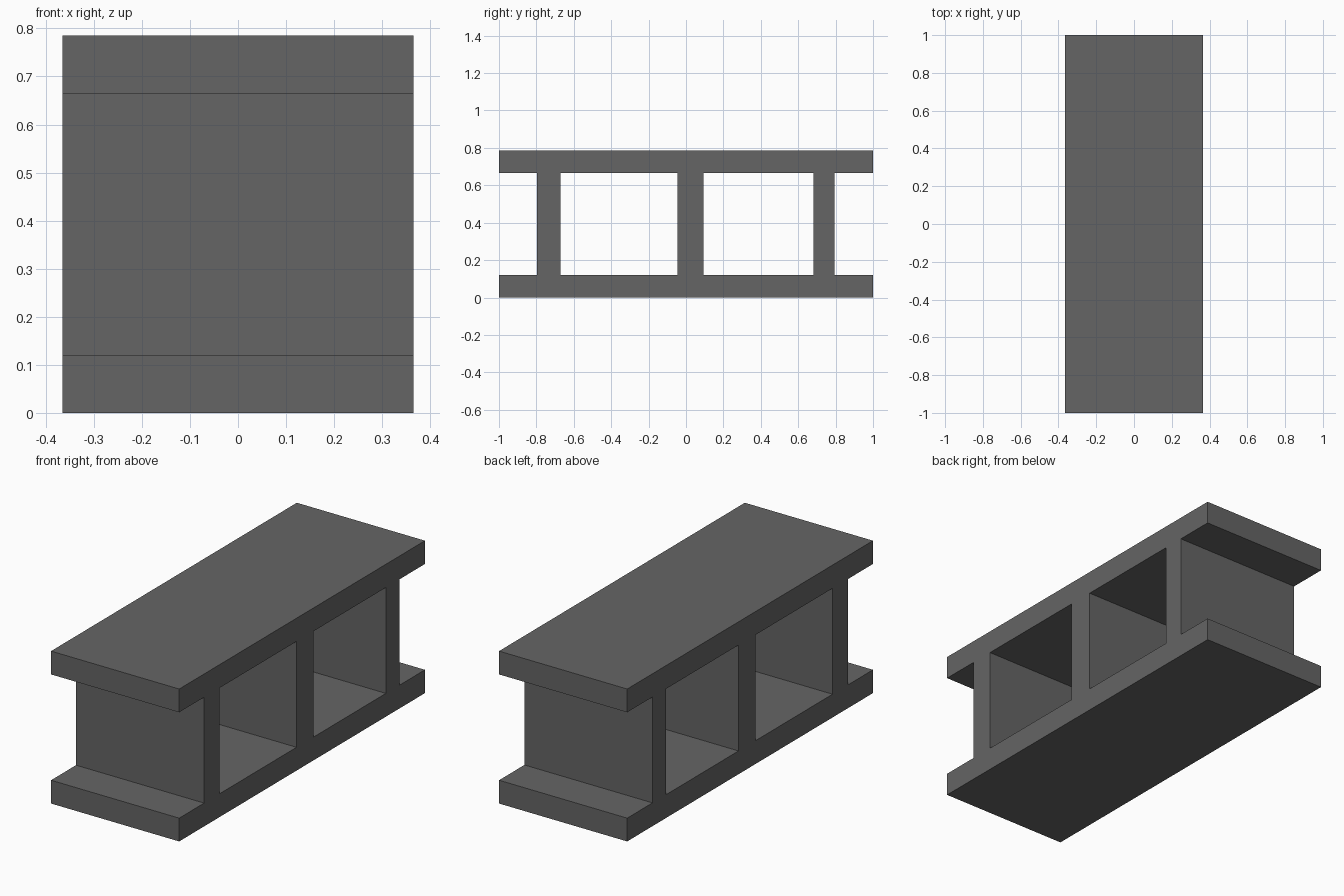
import bpy
import bmesh

cube = bpy.data.objects.get("Cube")
if cube:
    bpy.data.objects.remove(cube, do_unlink=True)

# Concrete grey
concrete = bpy.data.materials.new("concrete_grey")
concrete.use_nodes = True
grey = (0.13, 0.13, 0.13, 1)
concrete.diffuse_color = grey
concrete.node_tree.nodes["Principled BSDF"].inputs["Base Color"].default_value = grey

# Side profile laid out as a grid: two slabs joined by three webs
HALF_WIDTH = 0.365
ys = [-1, -0.797, -0.671, -0.045, 0.094, 0.682, 0.794, 1]
zs = [0, 0.12, 0.665, 0.785]
web_columns = (1, 3, 5)

bm = bmesh.new()
grid = [[bm.verts.new((-HALF_WIDTH, y, z)) for z in zs] for y in ys]
for i in range(len(ys) - 1):
    for j in range(len(zs) - 1):
        if j != 1 or i in web_columns:
            bm.faces.new((grid[i][j], grid[i + 1][j],
                          grid[i + 1][j + 1], grid[i][j + 1]))

# Extrude the profile across the block, leaving the hollow cores open
result = bmesh.ops.extrude_face_region(bm, geom=bm.faces[:], use_keep_orig=True)
moved = [v for v in result["geom"] if isinstance(v, bmesh.types.BMVert)]
bmesh.ops.translate(bm, verts=moved, vec=(2 * HALF_WIDTH, 0, 0))
bmesh.ops.recalc_face_normals(bm, faces=bm.faces[:])

mesh = bpy.data.meshes.new("hollow_block")
bm.to_mesh(mesh)
bm.free()
mesh.materials.append(concrete)
block = bpy.data.objects.new("hollow_block", mesh)
bpy.context.collection.objects.link(block)
